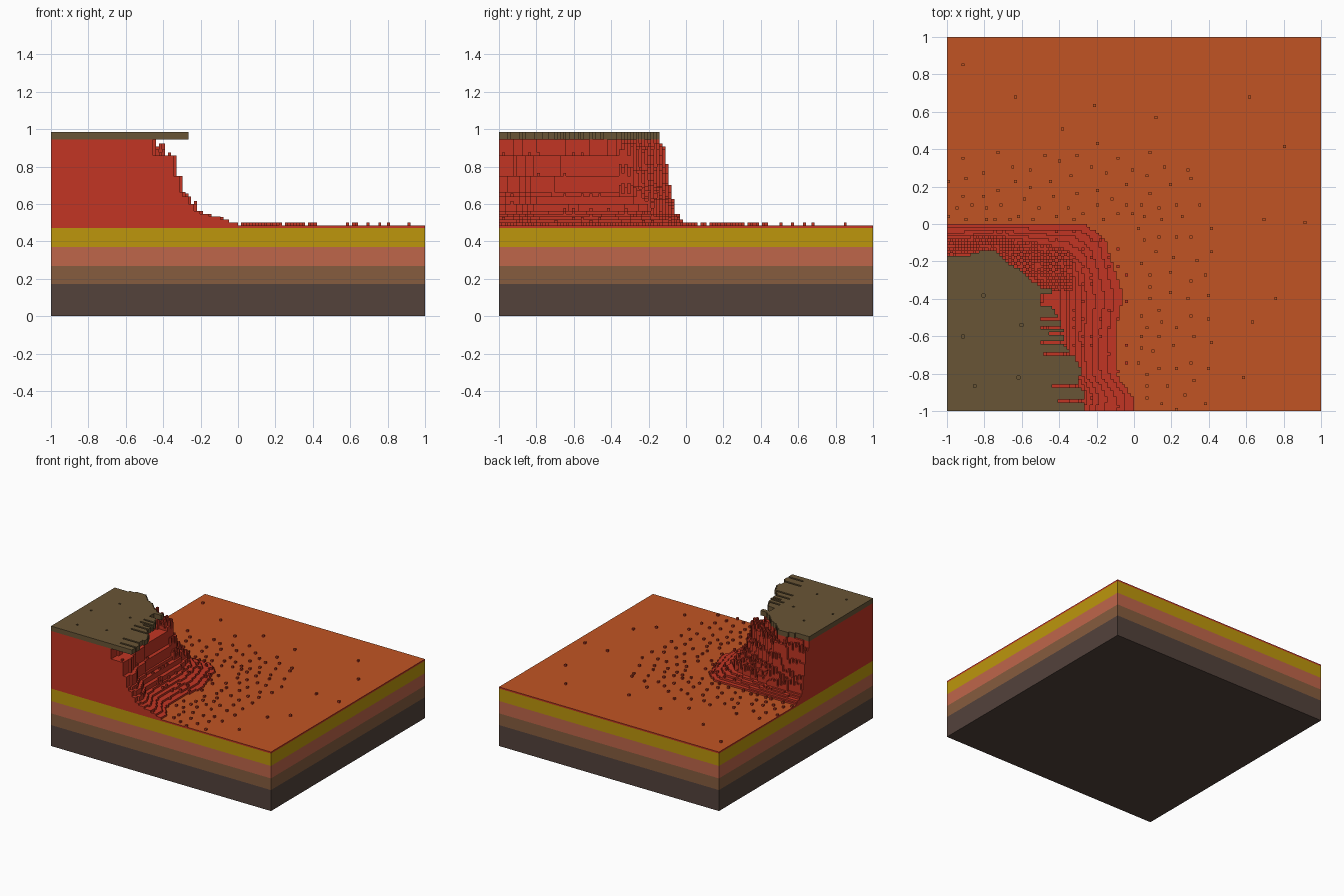
import bpy, bmesh, math, random
from mathutils import Vector

cube = bpy.data.objects.get("Cube")
if cube:
    bpy.data.objects.remove(cube, do_unlink=True)

random.seed(4)
V = 1 / 64                      # voxel size
STRATA_TOP, GROUND, CAP_LOW, CAP_TOP = 0.472, 0.485, 0.945, 0.985


def material(name, hex_code):
    srgb = [int(hex_code[i:i + 2], 16) / 255 for i in (0, 2, 4)]
    col = [c / 12.92 if c < 0.04045 else ((c + 0.055) / 1.055) ** 2.4 for c in srgb] + [1]
    m = bpy.data.materials.new(name)
    m.diffuse_color = col
    m.use_nodes = True
    m.node_tree.nodes["Principled BSDF"].inputs["Base Color"].default_value = col
    return m


ORANGE = material("orange sand", "C15423")
RED = material("red rock", "C23523")
OLIVE = material("olive turf", "695536")
YELLOW = material("yellow layer", "BD960C")
PINK = material("pink clay", "BF664A")
BROWN = material("brown soil", "865C3E")
DARK = material("dark bedrock", "53423B")


def finish(name, bm, mats, rule=None):
    me = bpy.data.meshes.new(name)
    bm.normal_update()
    if rule:
        for f in bm.faces:
            f.material_index = rule(f)
    bm.to_mesh(me)
    bm.free()
    for m in mats:
        me.materials.append(m)
    ob = bpy.data.objects.new(name, me)
    bpy.context.scene.collection.objects.link(ob)
    return ob


def add_box(bm, lo, hi):
    lo, hi = Vector(lo), Vector(hi)
    for v in bmesh.ops.create_cube(bm, size=1)["verts"]:
        v.co = Vector([(a + b) / 2 + c * (b - a) for a, b, c in zip(lo, hi, v.co)])


def add_columns(bm, tops, bottom):
    """Voxel columns: cell (i, j) -> top height, cells counted from (-1, -1)."""
    def quad(*pts):
        bm.faces.new([bm.verts.new(p) for p in pts])
    for (i, j), t in tops.items():
        x0, y0 = -1 + i * V, -1 + j * V
        x1, y1 = x0 + V, y0 + V
        quad((x0, y0, t), (x1, y0, t), (x1, y1, t), (x0, y1, t))
        quad((x0, y1, bottom), (x1, y1, bottom), (x1, y0, bottom), (x0, y0, bottom))
        for di, dj, a, b in ((1, 0, (x1, y0), (x1, y1)), (-1, 0, (x0, y1), (x0, y0)),
                             (0, 1, (x1, y1), (x0, y1)), (0, -1, (x0, y0), (x1, y0))):
            n = tops.get((i + di, j + dj), bottom)
            if n < t:
                quad((*a, n), (*b, n), (*b, t), (*a, t))


def inside(x, y, line):
    """Point in the area between an outline and the front right corner."""
    poly = [(-1.1, line[0][1])] + line + [(line[-1][0], -1.1), (-1.1, -1.1)]
    hit = False
    for (ax, ay), (bx, by) in zip(poly, poly[1:] + poly[:1]):
        if (ay > y) != (by > y) and x < ax + (y - ay) * (bx - ax) / (by - ay):
            hit = not hit
    return hit


# flat strata of the ground block
z = 0
for name, top, mat in (("bedrock_layer", 0.172, DARK), ("soil_layer", 0.268, BROWN),
                       ("clay_layer", 0.37, PINK), ("yellow_layer", STRATA_TOP, YELLOW)):
    bm = bmesh.new()
    add_box(bm, (-1, -1, z), (1, 1, top))
    finish(name, bm, [mat])
    z = top

# sand sheet over the three open quarters, orange on top and red on the rim
bm = bmesh.new()
add_box(bm, (0, -1, STRATA_TOP), (1, 1, GROUND))
add_box(bm, (-1, 0, STRATA_TOP), (0, 1, GROUND))
finish("sand_sheet", bm, [ORANGE, RED], lambda f: 0 if f.normal.z > 0.5 else 1)

# terraced cliff: foot and crest outlines, blended level by level
foot = [(-1, -.005), (-.7, -.005), (-.4, -.005), (-.26, -.005), (-.15, -.08), (-.12, -.2),
        (-.06, -.38), (-.1, -.6), (-.1, -.8), (0, -.93), (0, -1)]
crest = [(-1, -.17), (-.75, -.14), (-.62, -.24), (-.52, -.3), (-.48, -.34), (-.47, -.36),
         (-.5, -.45), (-.48, -.6), (-.46, -.8), (-.44, -.9), (-.46, -1)]
steps = [(.5, 0), (.516, .1), (.532, .22), (.547, .33), (.563, .43), (.6, .5), (.64, .57),
         (.665, .64), (.75, .68), (.86, .76), (CAP_LOW, 1)]
levels = [(h, [(a + (c - a) * t, b + (d - b) * t) for (a, b), (c, d) in zip(foot, crest)])
          for h, t in steps]
tops = {}
for i in range(64):
    for j in range(64):
        x, y = -1 + (i + .5) * V, -1 + (j + .5) * V
        h = GROUND
        for lev, line in levels:
            if inside(x, y, line):
                h = lev
        # pitted back face
        if y > -.36 and x < -.33 and .55 < h < CAP_LOW:
            h = min(CAP_LOW, h + V * random.choice((0, 1, 2)) + (2 * V if (i + j) % 2 else 0))
        # loose stones
        elif h < .9 and i % 3 == 1 and j % 3 == 1 and random.random() < .22:
            h += V
        tops[i, j] = h
bm = bmesh.new()
add_columns(bm, tops, STRATA_TOP)
finish("terraced_cliff", bm, [ORANGE, RED],
       lambda f: 0 if f.normal.z > .5 and f.calc_center_median().z < GROUND + .001 else 1)

# overhanging turf cap with notches along its edge and a few pits
rim = [(-1, -.18), (-.9, -.175), (-.85, -.15), (-.75, -.14), (-.7, -.19), (-.6, -.25),
       (-.55, -.3), (-.49, -.345), (-.44, -.34), (-.44, -.36), (-.44, -.42), (-.41, -.5),
       (-.38, -.56), (-.37, -.65), (-.32, -.7), (-.28, -.78), (-.3, -.85), (-.26, -.9), (-.26, -1)]
notches = {36: -.5, 37: -.5, 38: -.5, 39: -.5, 31: -.5, 28: -.5, 26: -.45, 23: -.5,
           19: -.48, 8: -.44, 3: -.41}
pits = {(12, 39), (25, 29), (5, 25), (24, 11), (9, 8)}
cap = {}
for i in range(64):
    for j in range(64):
        x, y = -1 + (i + .5) * V, -1 + (j + .5) * V
        if inside(x, y, rim) and x < notches.get(j, 0):
            cap[i, j] = CAP_TOP - V if (i, j) in pits else CAP_TOP
bm = bmesh.new()
add_columns(bm, cap, CAP_LOW)
finish("turf_cap", bm, [OLIVE])

# pebbles scattered on the sand, thinning out away from the cliff
spots = [(-.92, .85), (-.64, .68), (-.21, .64), (.62, .68), (.12, .57), (.81, .42), (-.39, .51),
         (.7, .02), (.92, 0), (.75, -.4), (.63, -.53), (.59, -.82), (.3, .24), (.39, -.27),
         (.08, .38), (-.2, .43), (.29, .29), (.41, -.64)]
for _ in range(4000):
    x, y = random.uniform(-1, .42), random.uniform(-1, .38)
    d = math.hypot(max(x, 0), max(y, 0))
    if max(x, y) < .02 or d > .42:
        continue
    if all(math.hypot(x - a, y - b) > .05 + .12 * d for a, b in spots):
        spots.append((x, y))
bm = bmesh.new()
for x, y in spots:
    x, y = math.floor(x / V) * V, math.floor(y / V) * V
    add_box(bm, (x, y, GROUND - .002), (x + V, y + V, GROUND + V))
finish("pebbles", bm, [ORANGE, RED], lambda f: 0 if f.normal.z > .5 else 1)
